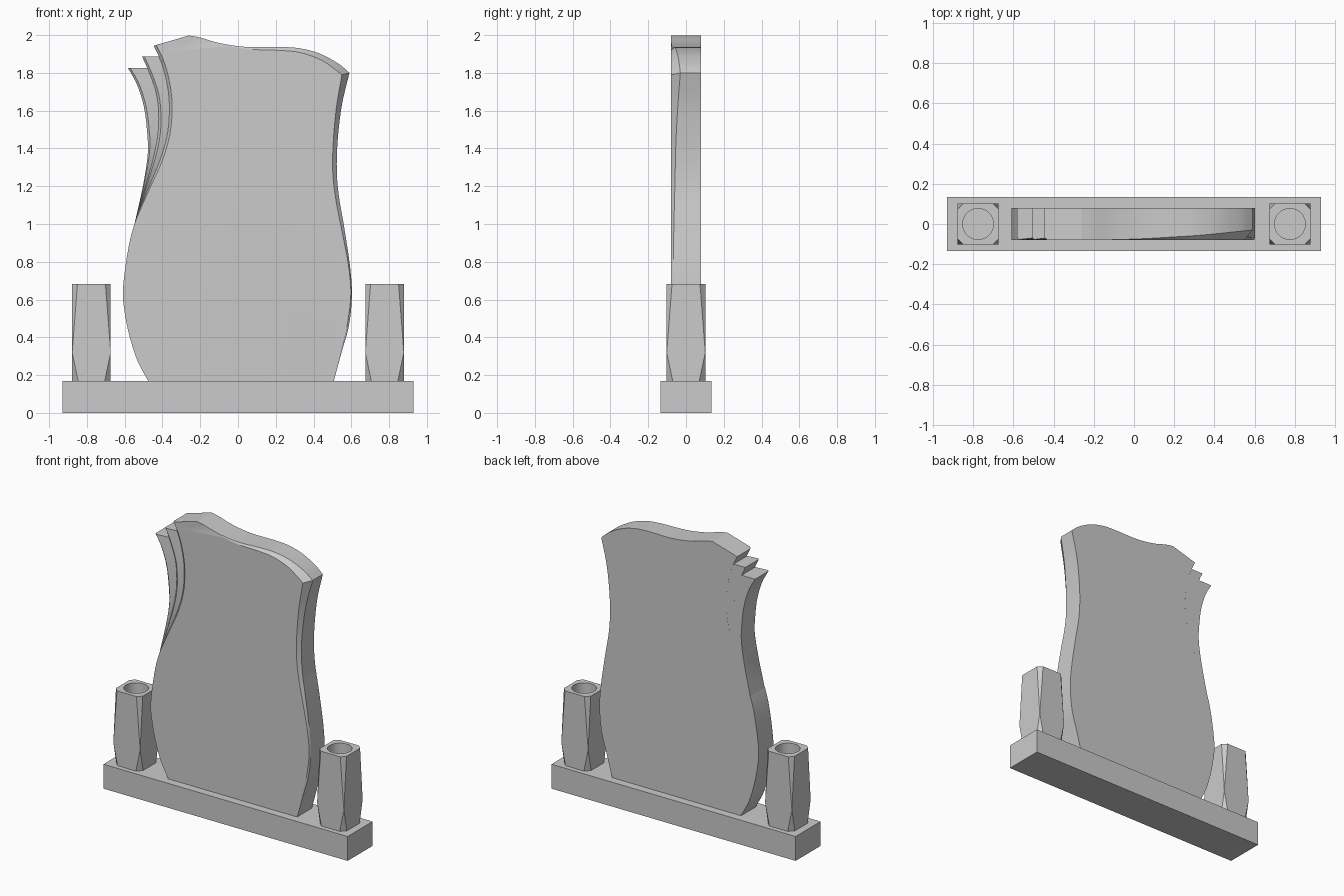
import bpy, bmesh
from mathutils import Vector

if "Cube" in bpy.data.objects:
    bpy.data.objects.remove(bpy.data.objects["Cube"])

BASE_TOP = 0.168
FRONT, BACK = -0.08, 0.08


def finish(name, bm, smooth=None):
    bmesh.ops.remove_doubles(bm, verts=bm.verts, dist=0.0008)
    bmesh.ops.dissolve_degenerate(bm, dist=0.0005, edges=bm.edges)
    bmesh.ops.recalc_face_normals(bm, faces=bm.faces)
    me = bpy.data.meshes.new(name)
    bm.to_mesh(me)
    bm.free()
    ob = bpy.data.objects.new(name, me)
    bpy.context.collection.objects.link(ob)
    bpy.ops.object.select_all(action='DESELECT')
    bpy.context.view_layer.objects.active = ob
    ob.select_set(True)
    if smooth:
        bpy.ops.object.shade_smooth_by_angle(angle=smooth)
    return ob


def loft(rings):
    """Closed rings of equal length joined by quads and capped at both ends."""
    bm = bmesh.new()
    vs = [[bm.verts.new(p) for p in r] for r in rings]
    n = len(rings[0])
    for a, b in zip(vs, vs[1:]):
        for i in range(n):
            j = (i + 1) % n
            bm.faces.new((a[i], a[j], b[j], b[i]))
    bm.faces.new(vs[0])
    bm.faces.new(vs[-1])
    return bm


def spline(pts, n=5):
    """Catmull-Rom curve through the points."""
    p = [Vector(q) for q in pts]
    p = [2 * p[0] - p[1]] + p + [2 * p[-1] - p[-2]]
    out = []
    for i in range(1, len(p) - 2):
        a, b, c, d = p[i - 1:i + 3]
        for k in range(n):
            t = k / n
            out.append(0.5 * (2 * b + (c - a) * t + (2 * a - 5 * b + 4 * c - d) * t * t
                              + (3 * b - a - 3 * c + d) * t ** 3))
    return out + [p[-2]]


def x_at(curve, z):
    for a, b in zip(curve, curve[1:]):
        if a.y <= z <= b.y:
            return a.x + (b.x - a.x) * (z - a.y) / (b.y - a.y)
    return curve[-1].x if z > curve[-1].y else curve[0].x


# base
bm = bmesh.new()
bmesh.ops.create_cube(bm, size=1)
for v in bm.verts:
    v.co = (v.co.x * 1.86, v.co.y * 0.27, (v.co.z + 0.5) * BASE_TOP)
finish("base", bm)

# left edges (x, z) of the main slab and the two stepped layers behind it
left1 = spline([(-.475, BASE_TOP), (-.534, .28), (-.576, .413), (-.602, .546), (-.609, .66),
                (-.582, .863), (-.548, 1.0), (-.482, 1.17), (-.412, 1.34), (-.375, 1.47),
                (-.363, 1.594), (-.37, 1.71), (-.40, 1.84), (-.446, 1.944)])
left2 = spline([(-.548, 1.0), (-.475, 1.25), (-.438, 1.393), (-.42, 1.525), (-.428, 1.67),
                (-.465, 1.79), (-.508, 1.886)])
left3 = spline([(-.548, 1.0), (-.502, 1.208), (-.478, 1.367), (-.48, 1.473), (-.497, 1.615),
                (-.534, 1.737), (-.582, 1.825)])

# top and right edges (x, y, z): outer rim and the front face edge, chamfer between
top_rim = spline([(-.259, -.08, 1.998), (-.2, -.08, 1.987), (-.095, -.078, 1.957),
                  (.05, -.073, 1.937), (.222, -.063, 1.937), (.328, -.056, 1.93),
                  (.433, -.046, 1.902), (.53, -.036, 1.85), (.59, -.03, 1.80)])
top_face = spline([(-.259, -.08, 1.998), (-.2, -.08, 1.985), (-.095, -.08, 1.951),
                   (.05, -.08, 1.926), (.222, -.08, 1.919), (.328, -.08, 1.908),
                   (.433, -.08, 1.872), (.505, -.08, 1.825), (.55, -.08, 1.79)])
right_rim = spline([(.59, -.03, 1.80), (.55, -.043, 1.63), (.528, -.053, 1.446),
                    (.523, -.057, 1.287), (.533, -.06, 1.155), (.56, -.064, .996),
                    (.592, -.068, .784), (.603, -.07, .625), (.588, -.073, .466),
                    (.552, -.076, .334), (.507, -.08, BASE_TOP)])
right_face = spline([(.55, -.08, 1.79), (.52, -.08, 1.61), (.503, -.08, 1.41),
                     (.503, -.08, 1.25), (.523, -.08, 1.10), (.552, -.08, .955),
                     (.586, -.08, .773), (.597, -.08, .625), (.578, -.08, .466),
                     (.545, -.08, .33), (.502, -.08, BASE_TOP)])

# main slab: back outline, rim and front face
rim, face = [], []
for p in left1:
    t = min(max((p.y - 1.0) / 0.3, 0), 1)
    rim.append(Vector((p.x, FRONT + 0.016 * t, p.y)))
    face.append(Vector((p.x + 0.014 * t, FRONT, p.y + 0.004 * t)))
rim += top_rim + right_rim[1:]
face += top_face + right_face[1:]
back = [Vector((p.x, BACK, p.z)) for p in rim]
finish("headstone_slab", loft([back, rim, face]), 0.4)

# stepped layers along the upper left side
for name, outer, inner, top in (("middle_layer", left2, left1, 1.886),
                                ("outer_layer", left3, left2, 1.825)):
    rings = []
    for k in range(25):
        z = 1.01 + (top - 1.01) * k / 24
        xo, xi = x_at(outer, z), x_at(inner, z)
        xi = max(xi, xo + 0.002)
        c = min(0.012, 0.25 * (xi - xo))
        rings.append([(xo, BACK, z), (xo, -.066, z), (xo + c, -.077, z),
                      (xi, -.067, z), (xi, BACK, z)])
    finish(name, loft(rings), 0.4)

# vases: square posts with tapering corner cuts and a round socket
H = 0.102
for name, cx in (("left_vase", -0.776), ("right_vase", 0.776)):
    rings = []
    for z, c in ((BASE_TOP, .032), (.32, 0), (.682, .028)):
        q = H - c
        rings.append([(cx + x, y, z) for x, y in
                      ((-q, -H), (q, -H), (H, -q), (H, q), (q, H), (-q, H), (-H, q), (-H, -q))])
    vase = finish(name, loft(rings))
    bm = bmesh.new()
    bmesh.ops.create_cone(bm, cap_ends=True, segments=32, radius1=.077, radius2=.077, depth=.6)
    bmesh.ops.translate(bm, verts=bm.verts, vec=(cx, 0, .70))
    cutter = finish("socket_cutter", bm)
    cutter.hide_render = True
    bpy.context.view_layer.objects.active = vase
    mod = vase.modifiers.new("socket", 'BOOLEAN')
    mod.operation, mod.solver, mod.object = 'DIFFERENCE', 'EXACT', cutter
    bpy.ops.object.modifier_apply(modifier=mod.name)
    bpy.data.objects.remove(cutter)
    bpy.ops.object.select_all(action='DESELECT')
    vase.select_set(True)
    bpy.ops.object.shade_smooth_by_angle(angle=0.21)
